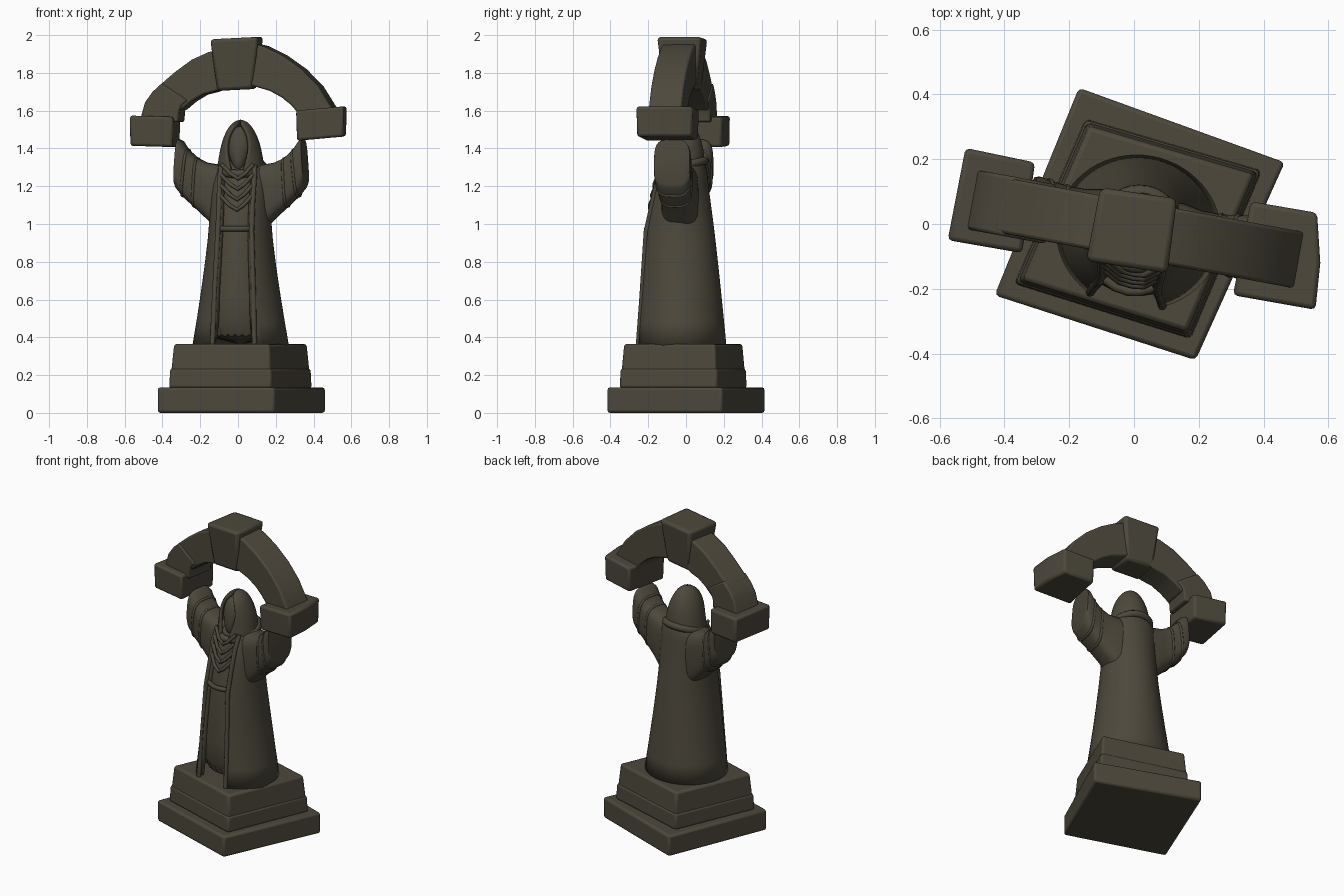
import bpy, bmesh, math
from mathutils import Vector

cube = bpy.data.objects.get("Cube")
if cube:
    bpy.data.objects.remove(cube, do_unlink=True)

stone = bpy.data.materials.new("dark olive stone")
stone.use_nodes = True
COLOUR = (0.074, 0.065, 0.045, 1)
stone.diffuse_color = COLOUR
stone.node_tree.nodes["Principled BSDF"].inputs["Base Color"].default_value = COLOUR

TURN = math.radians(-10.5)          # statue and arch are turned on the plinth
CENTRE = (0.015, -0.02, 0)


def finish(name, bm, turned=False, bevel=0, subsurf=0, thick=0, angle=35):
    bmesh.ops.recalc_face_normals(bm, faces=bm.faces)
    mesh = bpy.data.meshes.new(name)
    bm.to_mesh(mesh)
    bm.free()
    obj = bpy.data.objects.new(name, mesh)
    bpy.context.collection.objects.link(obj)
    mesh.materials.append(stone)
    if turned:
        obj.location = CENTRE
        obj.rotation_euler.z = TURN
    if subsurf:
        obj.modifiers.new("Smooth", 'SUBSURF').levels = subsurf
        obj.modifiers["Smooth"].render_levels = subsurf
    if thick:
        m = obj.modifiers.new("Thickness", 'SOLIDIFY')
        m.thickness = thick
        m.offset = -1
    if bevel:
        m = obj.modifiers.new("Worn edges", 'BEVEL')
        m.width = bevel
        m.segments = 2
        m.limit_method = 'ANGLE'
    bpy.ops.object.select_all(action='DESELECT')
    obj.select_set(True)
    bpy.context.view_layer.objects.active = obj
    bpy.ops.object.shade_smooth_by_angle(angle=math.radians(angle))
    return obj


def skin(bm, rings, closed, caps=False):
    """Join rings of points with quads."""
    rows = [[bm.verts.new(p) for p in ring] for ring in rings]
    n = len(rows[0])
    for a, b in zip(rows, rows[1:]):
        for i in range(n if closed else n - 1):
            j = (i + 1) % n
            bm.faces.new((a[i], a[j], b[j], b[i]))
    if caps:
        bm.faces.new(rows[0])
        bm.faces.new(rows[-1])


def block(name, corners, z0, z1, top=1.0, bottom=1.0, tilt=0.0, bevel=0.014):
    """Stone block on four plan corners, tapered about its middle."""
    mid = sum((Vector(c) for c in corners), Vector((0, 0))) / len(corners)
    rings = []
    for z, s in ((z0, bottom), (z1, top)):
        pts = [mid + (Vector(c) - mid) * s for c in corners]
        rings.append([(p.x, p.y, z + tilt * (p.x - mid.x)) for p in pts])
    bm = bmesh.new()
    skin(bm, rings, True, True)
    return finish(name, bm, bevel=bevel)


def robe_loft(name, sections, thick=0, n=28):
    """Rings of (z, cy, rx, ry, half gap at the front)."""
    is_open = any(s[4] for s in sections)
    rings = []
    for z, cy, rx, ry, gap in sections:
        a = math.asin(min(gap / rx, 1))
        span = 2 * math.pi - 2 * a
        steps = n - 1 if is_open else n
        angles = [a + span * i / steps for i in range(n)]
        rings.append([(rx * math.sin(t), cy - ry * math.cos(t), z) for t in angles])
    bm = bmesh.new()
    skin(bm, rings, not is_open, not is_open)
    bmesh.ops.remove_doubles(bm, verts=bm.verts, dist=0.0005)
    return finish(name, bm, True, subsurf=1, thick=thick, angle=50)


def tube(name, points, radius, cyclic=False):
    curve = bpy.data.curves.new(name, 'CURVE')
    curve.dimensions = '3D'
    curve.bevel_depth = radius
    curve.bevel_resolution = 2
    curve.use_fill_caps = True
    line = curve.splines.new('POLY')
    line.points.add(len(points) - 1)
    for p, co in zip(line.points, points):
        p.co = (*co, 1)
    line.use_cyclic_u = cyclic
    obj = bpy.data.objects.new(name, curve)
    bpy.context.collection.objects.link(obj)
    curve.materials.append(stone)
    obj.location = CENTRE
    obj.rotation_euler.z = TURN


# Stepped plinth
slab = [(-0.17, 0.42), (0.465, 0.19), (0.19, -0.42), (-0.43, -0.22)]
step = [(-0.15, 0.325), (0.395, 0.165), (0.175, -0.355), (-0.37, -0.185)]
block("plinth_slab", slab, 0, 0.135)
block("plinth_step_lower", step, 0.13, 0.235, top=0.985)
block("plinth_step_upper", step, 0.2, 0.365, top=0.93, bottom=0.975)

# Arch end blocks and keystone
block("arch_block_right", [(-0.52, 0.235), (-0.305, 0.19), (-0.345, -0.09), (-0.575, -0.05)],
      1.41, 1.57, tilt=-0.03, bottom=0.98)
block("arch_block_left", [(0.36, 0.07), (0.565, 0.035), (0.575, -0.12), (0.56, -0.265), (0.305, -0.22)],
      1.455, 1.615, tilt=0.09, bottom=0.97)
block("keystone", [(-0.105, 0.115), (0.135, 0.08), (0.105, -0.155), (-0.15, -0.115)],
      1.71, 1.985, bottom=0.75, tilt=0.05, bevel=0.018)


def arch_piece(name, outer, inner, half):
    bm = bmesh.new()
    rings = []
    for (xo, zo), (xi, zi) in zip(outer, inner):
        rings.append([(xo, -half, zo), (xo, half, zo), (xi, half, zi), (xi, -half, zi)])
    skin(bm, rings, True, True)
    finish(name, bm, True, bevel=0.01, angle=28)


# Curved arch stones
arch_piece("arch_left",
           [(0.06, 1.96), (0.14, 1.94), (0.24, 1.89), (0.34, 1.82), (0.43, 1.73), (0.5, 1.62), (0.51, 1.58)],
           [(0.04, 1.74), (0.1, 1.725), (0.17, 1.705), (0.235, 1.67), (0.285, 1.63), (0.32, 1.59), (0.33, 1.55)], 0.088)
arch_piece("arch_right_upper",
           [(-0.08, 1.93), (-0.16, 1.91), (-0.25, 1.87), (-0.34, 1.805), (-0.44, 1.72)],
           [(-0.05, 1.73), (-0.13, 1.7), (-0.19, 1.685), (-0.25, 1.65), (-0.31, 1.6)], 0.085)
arch_piece("arch_right_lower",
           [(-0.41, 1.745), (-0.46, 1.7), (-0.5, 1.645), (-0.53, 1.54)],
           [(-0.27, 1.655), (-0.3, 1.63), (-0.315, 1.6), (-0.32, 1.54)], 0.093)

# Outer robe, open down the front, and the gown within
robe_sections = [(0.355, -0.005, 0.258, 0.24, 0.105), (0.6, -0.01, 0.215, 0.222, 0.097),
                 (0.95, -0.02, 0.165, 0.195, 0.083), (1.1, -0.012, 0.162, 0.165, 0.082),
                 (1.22, -0.005, 0.165, 0.142, 0.085), (1.3, 0.01, 0.15, 0.12, 0.082),
                 (1.345, 0.02, 0.1, 0.085, 0.06)]
robe_loft("outer_robe", robe_sections, thick=0.035)
robe_loft("inner_gown", [(z, cy, rx - 0.025, ry - 0.028, 0) for z, cy, rx, ry, g in robe_sections])

# Raised robe borders beside the opening
for side, label in ((1, "left"), (-1, "right")):
    path = []
    for z, cy, rx, ry, gap in robe_sections[:-1]:
        a = math.asin((gap + 0.008) / rx)
        path.append((side * rx * math.sin(a), cy - ry * math.cos(a) + 0.006, z + 0.01))
    tube("robe_border_" + label, path, 0.014)

# Belt and crossed chest folds
tube("belt", [(0.145 * math.sin(t), -0.02 - 0.17 * math.cos(t), 0.975)
              for t in (math.pi * i / 12 for i in range(-6, 7))], 0.015)
for k in range(4):
    low = 1.24 - 0.055 * k
    front = -0.13 - 0.012 * k
    tube("chest_fold", [(-0.085, front + 0.03, low + 0.075), (-0.03, front, low + 0.025),
                        (0.01, front - 0.004, low), (0.045, front, low + 0.025),
                        (0.085, front + 0.03, low + 0.075)], 0.011)

# Raised sleeves: (top x, top z, bottom x, bottom z, half depth)
sleeve = [(0.05, 1.32, 0.05, 0.92, 0.095), (0.12, 1.315, 0.12, 0.965, 0.1),
          (0.18, 1.325, 0.18, 1.025, 0.088), (0.235, 1.35, 0.25, 1.09, 0.087),
          (0.285, 1.395, 0.31, 1.145, 0.095), (0.315, 1.44, 0.345, 1.19, 0.1),
          (0.335, 1.45, 0.352, 1.21, 0.096)]


def sleeve_ring(section, side, grow=1.0, n=28):
    xt, zt, xb, zb, hy = section
    ring = []
    for i in range(n):
        t = 2 * math.pi * i / n
        u, v = (math.copysign(abs(f(t)) ** 0.6, f(t)) * grow for f in (math.cos, math.sin))
        ring.append((side * ((xt + xb) / 2 + u * (xt - xb) / 2), 0.008 + hy * v,
                     (zt + zb) / 2 + u * (zt - zb) / 2))
    return ring


for side, label in ((1, "left"), (-1, "right")):
    bm = bmesh.new()
    skin(bm, [sleeve_ring(s, side) for s in sleeve], True, True)
    finish("sleeve_" + label, bm, True, angle=50)
    for s in sleeve[3:5]:
        tube("sleeve_fold_" + label, sleeve_ring(s, side, 0.975), 0.008, True)

# Hood with a teardrop opening, and the hidden face
robe_loft("hood", [(1.27, 0.0, 0.13, 0.125, 0.03), (1.33, 0.0, 0.122, 0.12, 0.05),
                   (1.39, -0.002, 0.111, 0.115, 0.066), (1.44, -0.005, 0.098, 0.108, 0.064),
                   (1.49, -0.01, 0.077, 0.092, 0.05), (1.525, -0.01, 0.054, 0.067, 0.025),
                   (1.545, -0.008, 0.03, 0.036, 0.004), (1.552, -0.005, 0.002, 0.002, 0)], thick=0.02)
robe_loft("face", [(1.27, -0.03, 0.02, 0.04, 0), (1.31, -0.035, 0.035, 0.062, 0),
                   (1.36, -0.03, 0.06, 0.068, 0), (1.42, -0.025, 0.075, 0.07, 0),
                   (1.48, -0.02, 0.06, 0.06, 0), (1.52, -0.015, 0.03, 0.035, 0)], n=16)

# Shawl rolled around the neck
tube("neck_shawl", [(0.115 * math.sin(t), 0.005 - 0.115 * math.cos(t), 1.3 - 0.035 * math.cos(t))
                    for t in (2 * math.pi * i / 32 for i in range(32))], 0.022, True)
